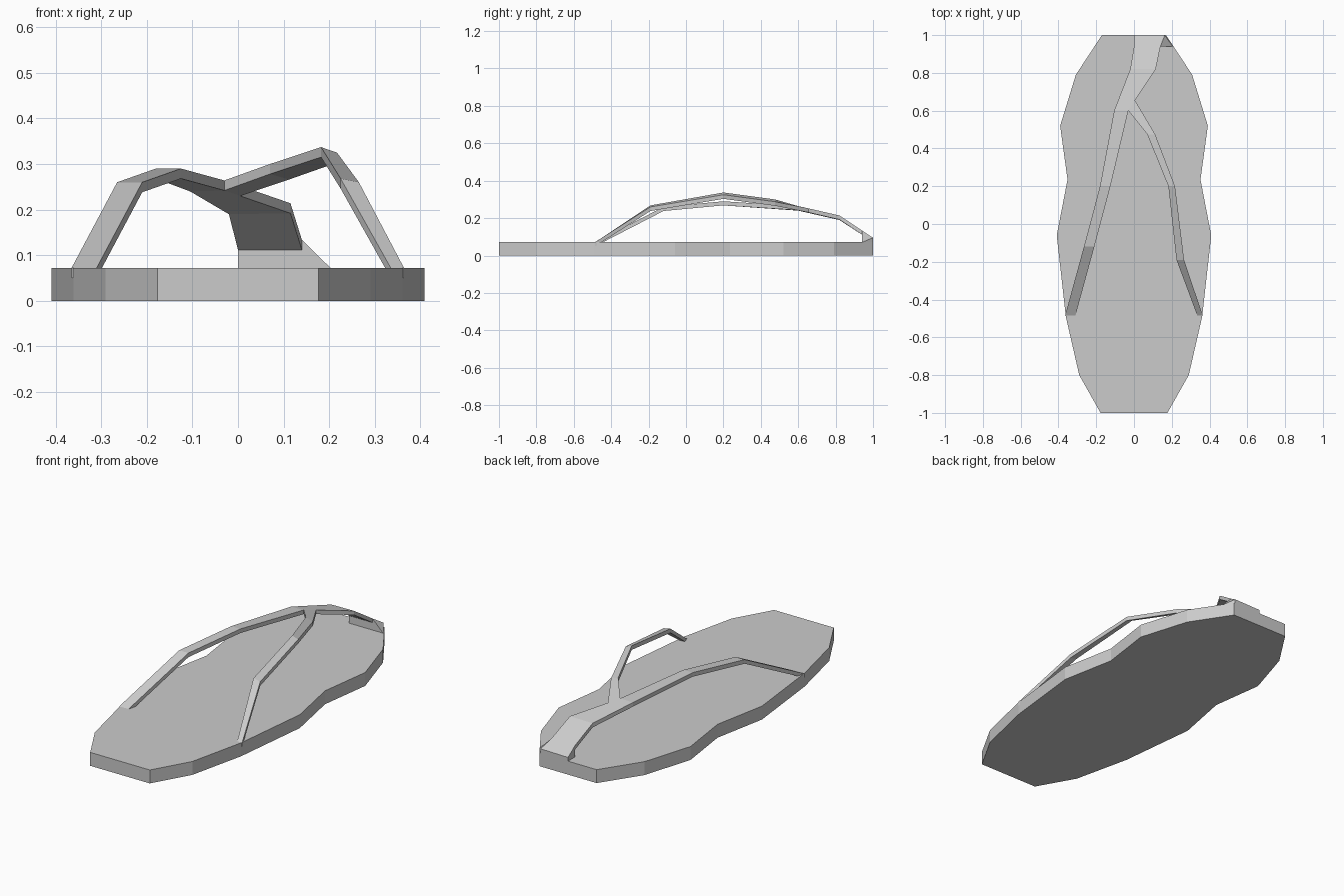
import bpy, bmesh
from mathutils import Vector

if "Cube" in bpy.data.objects:
    bpy.data.objects.remove(bpy.data.objects["Cube"])


def finish(name, bm):
    bmesh.ops.recalc_face_normals(bm, faces=bm.faces[:])
    me = bpy.data.meshes.new(name)
    bm.to_mesh(me)
    bm.free()
    ob = bpy.data.objects.new(name, me)
    bpy.context.collection.objects.link(ob)
    return ob


def slab(name, points, polys, offset):
    """Surface patch thickened along z by offset."""
    bm = bmesh.new()
    vs = [bm.verts.new(p) for p in points]
    faces = [bm.faces.new([vs[i] for i in p]) for p in polys]
    # duplicate the patch, then move the extruded copy
    ext = bmesh.ops.extrude_face_region(bm, geom=faces, use_keep_orig=True)
    for g in ext["geom"]:
        if isinstance(g, bmesh.types.BMVert):
            g.co.z += offset
    return finish(name, bm)


# Sole: low-poly outline, extruded upward
half = [(0.177, -1), (0.29, -0.8), (0.361, -0.49), (0.409, -0.06),
        (0.352, 0.235), (0.391, 0.52), (0.308, 0.79), (0.17, 1)]
outline = half + [(-x, y) for x, y in reversed(half)]
slab("sole", [(x, y, 0) for x, y in outline], [range(len(outline))], 0.072)

# Y-shaped strap: pairs of edge points (left, right) along each branch
left = [((-0.365, -0.485, 0.072), (-0.31, -0.485, 0.072)),
        ((-0.265, -0.12, 0.26), (-0.21, -0.12, 0.26)),
        ((-0.18, 0.2, 0.29), (-0.125, 0.2, 0.29))]
fork = [(-0.105, 0.6, 0.262), (-0.03, 0.6, 0.264), (0.005, 0.655, 0.252)]
right = [((0.07, 0.475, 0.30), (0.112, 0.475, 0.288)),
         ((0.182, 0.2, 0.337), (0.217, 0.2, 0.325)),
         ((0.225, -0.19, 0.268), (0.265, -0.19, 0.26)),
         ((0.335, -0.485, 0.072), (0.364, -0.485, 0.072))]
stem = [((-0.02, 0.82, 0.212), (0.115, 0.82, 0.214)),
        ((0.0, 0.94, 0.134), (0.14, 0.94, 0.134)),
        ((0.0, 1.0, 0.092), (0.163, 1.0, 0.095))]

pts = [p for pair in left for p in pair] + fork
a, b, c = 6, 7, 8
r0 = len(pts)
pts += [p for pair in right for p in pair]
s0 = len(pts)
pts += [p for pair in stem for p in pair]


def ribbon(start, n):
    return [(start + 2*i, start + 2*i + 1, start + 2*i + 3, start + 2*i + 2)
            for i in range(n - 1)]


polys = ribbon(0, 3) + [(4, 5, b, a)]
polys += [(b, r0, r0 + 1, c)] + ribbon(r0, 4)
polys += [(a, b, c), (a, c, s0 + 1, s0)] + ribbon(s0, 3)
slab("strap", pts, polys, -0.022)

# Toe foot: wedge joining the strap stem to the sole
bm = bmesh.new()
for p in [(0, 0.94, 0.07), (0.205, 0.94, 0.07), (0.14, 0.94, 0.134), (0, 0.94, 0.134),
          (0, 1, 0.07), (0.163, 1, 0.07), (0.163, 1, 0.095), (0, 1, 0.092)]:
    bm.verts.new(Vector(p))
bmesh.ops.convex_hull(bm, input=bm.verts[:])
finish("toe_foot", bm)
